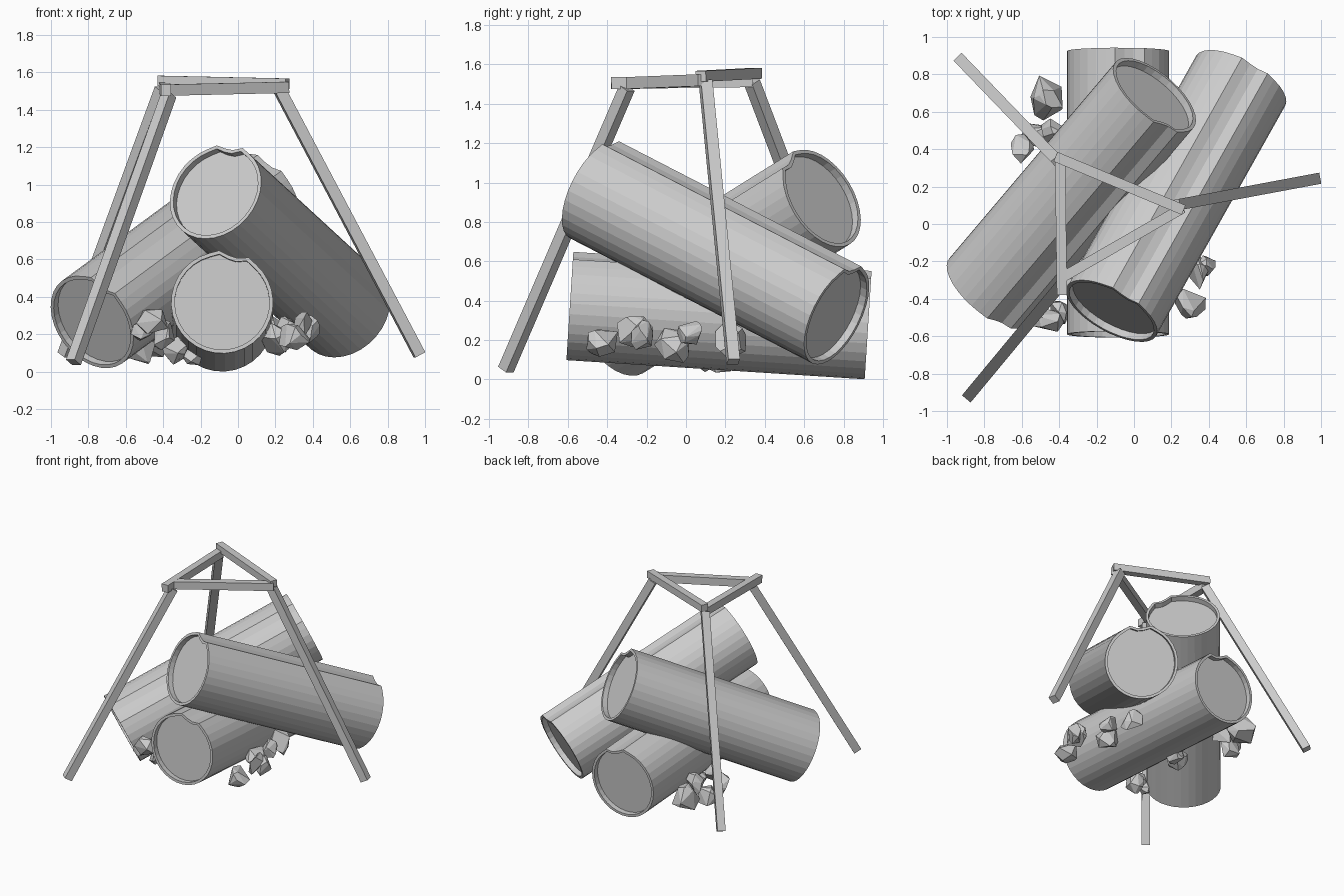
import bpy, bmesh, math, random
from mathutils import Vector

if "Cube" in bpy.data.objects:
    bpy.data.objects.remove(bpy.data.objects["Cube"])

random.seed(4)


def finish(bm, name):
    bmesh.ops.recalc_face_normals(bm, faces=bm.faces[:])
    me = bpy.data.meshes.new(name)
    bm.to_mesh(me)
    bm.free()
    ob = bpy.data.objects.new(name, me)
    bpy.context.collection.objects.link(ob)
    return ob


def frame(a, b):
    """Unit axis, level side vector and upward vector of the line a-b."""
    d = (b - a).normalized()
    side = d.cross(Vector((0, 0, 1))).normalized()
    return d, side, side.cross(d)


def log(name, a, b, groove, r=0.273, n=32):
    """Log with recessed ends and a shallow groove along its length."""
    a, b = Vector(a), Vector(b)
    d, side, up = frame(a, b)
    length = (b - a).length
    bm = bmesh.new()
    dents = {0: 0.018, 1: 0.022, 2: -0.006, n - 1: -0.006}
    rings = []
    for inset, t in ((0.02, 0.04), (0.02, 0), (0, 0),
                     (0, length), (0.02, length), (0.02, length - 0.04)):
        ring = []
        for i in range(n):
            ang = 2 * math.pi * i / n + math.radians(groove)
            rad = r - inset - dents.get(i, 0)
            ring.append(bm.verts.new(a + d * t + rad * (side * math.sin(ang) + up * math.cos(ang))))
        rings.append(ring)
    for p, q in zip(rings, rings[1:]):
        for i in range(n):
            j = (i + 1) % n
            bm.faces.new((p[i], p[j], q[j], q[i]))
    bm.faces.new(rings[0])
    bm.faces.new(rings[-1])
    return finish(bm, name)


def beam(name, a, b, w=0.06, h=0.06):
    """Square timber between two points."""
    a, b = Vector(a), Vector(b)
    d, side, up = frame(a, b)
    bm = bmesh.new()
    bmesh.ops.create_cube(bm, size=1)
    for v in bm.verts:
        c = v.co.copy()
        v.co = (a + b) / 2 + d * c.x * (b - a).length + side * c.y * w + up * c.z * h
    return finish(bm, name)


def rock(name, centre, size):
    """Chipped angular stone from the hull of a few scattered points."""
    bm = bmesh.new()
    for _ in range(15):
        p = Vector([random.gauss(0, 1) for _ in range(3)]).normalized() * random.uniform(0.9, 1.1)
        bm.verts.new(Vector(centre) + Vector([p[k] * size[k] for k in range(3)]))
    res = bmesh.ops.convex_hull(bm, input=bm.verts[:])
    junk = [g for g in res["geom_interior"] if isinstance(g, bmesh.types.BMVert)]
    bmesh.ops.delete(bm, geom=junk, context='VERTS')
    bmesh.ops.dissolve_limit(bm, angle_limit=math.radians(12), verts=bm.verts[:], edges=bm.edges[:])
    return finish(bm, name)


# stacked logs
log("bottom_log", (-0.085, -0.59, 0.37), (-0.085, 0.925, 0.273), 8)
log("right_log", (-0.12, -0.465, 0.96), (0.57, 0.765, 0.325), 0)
log("left_log", (-0.78, -0.36, 0.265), (0.11, 0.69, 0.92), 30)

# tripod legs
beam("front_leg", (-0.88, -0.915, 0.05), (-0.37, -0.30, 1.48))
beam("back_leg", (-0.925, 0.875, 0.09), (-0.405, 0.335, 1.51))
beam("right_leg", (0.97, 0.24, 0.09), (0.22, 0.10, 1.51))

# triangular top frame
beam("left_rail", (-0.385, -0.38, 1.505), (-0.395, 0.34, 1.515), 0.055, 0.06)
beam("back_rail", (-0.42, 0.36, 1.555), (0.265, 0.075, 1.54), 0.055, 0.055)
beam("front_rail", (-0.40, -0.295, 1.505), (0.26, 0.085, 1.52), 0.055, 0.06)

# stones tucked against the logs
stones = [
    # right side
    ((0.29, -0.42, 0.19), (0.10, 0.09, 0.08)),
    ((0.33, -0.27, 0.24), (0.08, 0.10, 0.09)),
    ((0.38, -0.22, 0.22), (0.06, 0.06, 0.08)),
    ((0.20, -0.06, 0.17), (0.09, 0.10, 0.10)),
    ((0.27, 0.02, 0.24), (0.08, 0.06, 0.08)),
    ((0.20, 0.22, 0.19), (0.09, 0.09, 0.10)),
    # front left
    ((-0.46, -0.52, 0.27), (0.09, 0.07, 0.08)),
    ((-0.40, -0.47, 0.20), (0.07, 0.08, 0.08)),
    ((-0.52, -0.50, 0.22), (0.06, 0.05, 0.06)),
    # under the left log
    ((-0.33, 0.10, 0.13), (0.08, 0.09, 0.09)),
    ((-0.24, 0.18, 0.09), (0.08, 0.08, 0.06)),
    # back left
    ((-0.47, 0.67, 0.16), (0.11, 0.13, 0.11)),
    ((-0.60, 0.40, 0.20), (0.06, 0.08, 0.09)),
    ((-0.52, 0.48, 0.12), (0.08, 0.08, 0.09)),
    ((-0.42, 0.50, 0.19), (0.08, 0.08, 0.09)),
]
for k, (c, s) in enumerate(stones):
    rock(f"stone_{k + 1}", c, s)
